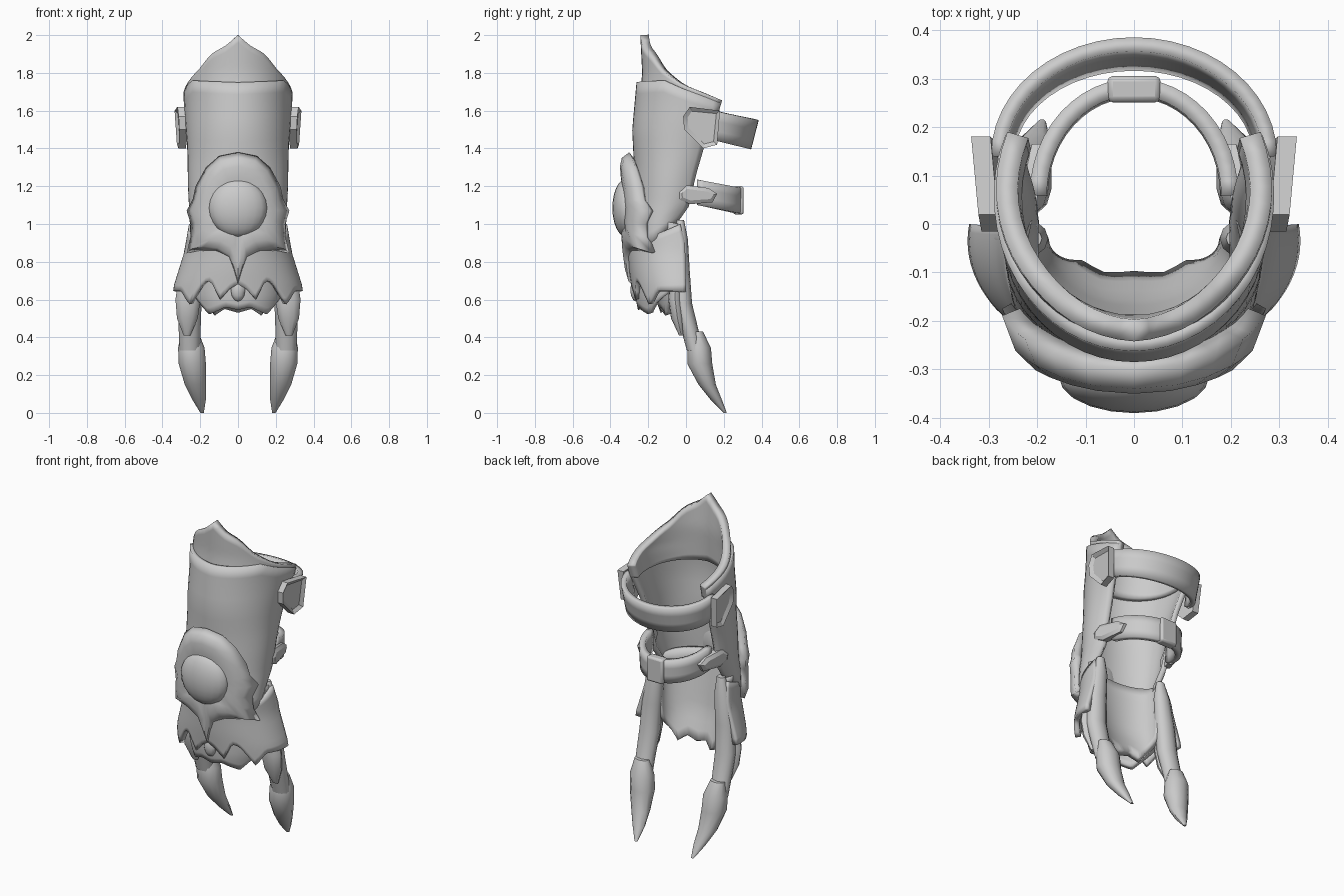
import bpy, bmesh
from math import sin, cos, radians, pi, sqrt

if "Cube" in bpy.data.objects:
    bpy.data.objects.remove(bpy.data.objects["Cube"])


def lerp(keys, v):
    """Piecewise linear lookup in (position, value) pairs."""
    if v <= keys[0][0]:
        return keys[0][1]
    for (a, p), (b, q) in zip(keys, keys[1:]):
        if v <= b:
            return p + (q - p) * (v - a) / (b - a)
    return keys[-1][1]


def finish(bm, name, thick=0, mirror=False, bevel=0, angle=40):
    me = bpy.data.meshes.new(name)
    bm.to_mesh(me)
    bm.free()
    ob = bpy.data.objects.new(name, me)
    bpy.context.collection.objects.link(ob)
    bpy.ops.object.select_all(action='DESELECT')
    ob.select_set(True)
    bpy.context.view_layer.objects.active = ob
    bpy.ops.object.shade_smooth_by_angle(angle=radians(angle))
    if thick:
        m = ob.modifiers.new("thickness", 'SOLIDIFY')
        m.thickness, m.offset = thick, -1
    if bevel:
        m = ob.modifiers.new("bevel", 'BEVEL')
        m.width, m.segments = bevel, 2
    if mirror:
        m = ob.modifiers.new("mirror", 'MIRROR')
        m.use_bisect_axis[0] = False
    return ob


def sheet(name, fn, nu, nv, thick):
    """Thick sheet from fn(u, v); u runs -1..1 around, v runs 0..1 upward."""
    bm = bmesh.new()
    g = [[bm.verts.new(fn(2 * i / nu - 1, j / nv)) for i in range(nu + 1)] for j in range(nv + 1)]
    for j in range(nv):
        for i in range(nu):
            bm.faces.new((g[j][i], g[j][i + 1], g[j + 1][i + 1], g[j + 1][i]))
    return finish(bm, name, thick)


def guard(name, bottom, top, w, yf, yb, amax, thick, nu=32, nv=10):
    """U-shaped plate, open at the back; edges keyed by |u|, section keyed by z."""
    def fn(u, v):
        b, t = lerp(bottom, abs(u)), lerp(top, abs(u))
        z = b + (t - b) * v
        am = radians(lerp(amax, z))
        f, k = lerp(yf, z), lerp(yb, z)
        return (lerp(w, z) * sin(u * am), f + (k - f) * (1 - cos(u * am)) / (1 - cos(am)), z)
    return sheet(name, fn, nu, nv, thick)


def tube(name, rings, n=12):
    """Mirrored loft of horizontal ellipses (x, y, z, rx, ry)."""
    bm = bmesh.new()
    rs = [[bm.verts.new((x + rx * cos(2 * pi * i / n), y + ry * sin(2 * pi * i / n), z))
           for i in range(n)] for x, y, z, rx, ry in rings]
    for a, b in zip(rs, rs[1:]):
        for i in range(n):
            bm.faces.new((a[i], a[(i + 1) % n], b[(i + 1) % n], b[i]))
    bm.faces.new(rs[0])
    bm.faces.new(rs[-1])
    bmesh.ops.recalc_face_normals(bm, faces=bm.faces)
    return finish(bm, name, mirror=True)


def side_plate(name, pts, x, depth, slope_y, slope_z, inset, push):
    """Mirrored outline in (y, z) extruded along x, with an inset face."""
    bm = bmesh.new()
    yc = sum(p[0] for p in pts) / len(pts)
    zc = sum(p[1] for p in pts) / len(pts)
    base = bm.faces.new([bm.verts.new((x + (y - yc) * slope_y + (z - zc) * slope_z, y, z)) for y, z in pts])
    r = bmesh.ops.extrude_face_region(bm, geom=[base])
    top = [f for f in r['geom'] if isinstance(f, bmesh.types.BMFace)][0]
    bmesh.ops.translate(bm, vec=(depth, 0, 0), verts=top.verts)
    bmesh.ops.recalc_face_normals(bm, faces=bm.faces)
    bmesh.ops.inset_region(bm, faces=[top], thickness=inset)
    bmesh.ops.translate(bm, vec=(push, 0, 0), verts=top.verts)
    return finish(bm, name, mirror=True, angle=30)


# Forearm shell and the pointed collar inside its top
back = [(.85, -.08), (1.0, -.05), (1.1, .02), (1.25, .05), (1.42, .1), (1.6, .175), (1.68, .19)]
spread = [(1.0, 122), (1.3, 122), (1.65, 112)]
guard("forearm_shell", [(0, .85), (.6, .9), (1, 1.0)], [(0, 1.75), (.5, 1.76), (.7, 1.71), (1, 1.64)],
      [(.9, .25), (1.2, .265), (1.4, .268), (1.6, .285), (1.75, .292)],
      [(.85, -.29), (1.3, -.275), (1.5, -.285), (1.75, -.262)], back, spread, .03, nv=14)
guard("collar", [(0, 1.6), (1, 1.57)],
      [(0, 2.0), (.12, 1.945), (.28, 1.9), (.42, 1.82), (.65, 1.74), (1, 1.655)],
      [(1.5, .27), (1.7, .285), (2, .27)], [(1.6, -.25), (1.8, -.232), (2, -.242)],
      [(1.55, .16), (1.65, .19), (2, .19)], [(1.6, 112)], .045)

# Wrist plate with scalloped hem, lower hand plate and palm liner
guard("wrist_plate", [(0, .68), (.07, .66), (.16, .6), (.26, .7), (.34, .69), (.48, .575), (.62, .645), (1, .645)],
      [(0, .95), (.6, .93), (1, 1.0)], [(.6, .35), (.68, .338), (.85, .285), (1, .26)],
      [(.58, -.275), (.75, -.3), (.95, -.32)], [(.64, .0), (.9, -.005), (1, -.03)], [(.6, 98)], .03, nu=50)
guard("hand_plate", [(0, .545), (.2, .56), (.35, .54), (.55, .52), (.75, .58), (1, .64)],
      [(0, .85), (1, .85)], [(.52, .2), (.62, .235), (.85, .27)], [(.52, -.25), (.6, -.265), (.8, -.275)],
      [(.55, -.1), (.8, -.05)], [(.6, 90)], .03)
guard("palm_liner", [(0, .53), (.25, .55), (.5, .515), (.8, .6), (1, .66)],
      [(0, 1.05), (1, 1.0)], [(.52, .18), (.65, .215), (1, .25)],
      [(.52, -.13), (.7, -.2), (1, -.255)], [(.55, -.06), (.7, -.02), (1, -.03)], [(.5, 85), (1, 110)], .04)

# Large boss plate wrapped on the front, outlined by half and mirrored
half = [(0, 1.38), (.1, 1.36), (.17, 1.3), (.225, 1.2), (.24, 1.13), (.272, 1.07), (.25, 1.0),
        (.252, .93), (.272, .845), (.2, .86), (.12, .85), (.05, .81), (.025, .74), (0, .655)]
outline = half + [(-x, z) for x, z in half[-2:0:-1]]
bm = bmesh.new()
rings = []
for r, lift in ((.2, 0), (.55, .015), (.75, .02), (.9, .01), (1, -.03)):
    row = []
    for x, z in outline:
        px, pz = x * r, 1.08 + (z - 1.08) * r
        y = -.33 - lift + .17 * (1 - sqrt(1 - (px / .29) ** 2)) + max(0, .95 - pz) * .14
        row.append(bm.verts.new((px, y, pz)))
    rings.append(row)
n = len(outline)
for a, b in zip(rings, rings[1:]):
    for i in range(n):
        bm.faces.new((a[i], b[i], b[(i + 1) % n], a[(i + 1) % n]))
bm.faces.new(rings[0])
bmesh.ops.recalc_face_normals(bm, faces=bm.faces)
if sum(f.normal.y for f in bm.faces) > 0:
    bmesh.ops.reverse_faces(bm, faces=bm.faces)
finish(bm, "boss_plate", .05)


def blob(name, loc, size, seg=20, rows=12):
    bm = bmesh.new()
    bmesh.ops.create_uvsphere(bm, u_segments=seg, v_segments=rows, radius=1)
    bmesh.ops.scale(bm, vec=size, verts=bm.verts)
    bmesh.ops.translate(bm, vec=loc, verts=bm.verts)
    return finish(bm, name)


blob("boss_dome", (0, -.315, 1.085), (.155, .075, .155))
blob("hem_stud", (0, -.265, .65), (.04, .03, .06), 10, 6)


# Rear straps
def strap(name, w, y0, y1, zs, ze, height, tilt, thick):
    def fn(u, v):
        a = (u + 1) * pi / 2
        s = sin(a)
        return ((w + tilt * (v - 1) * .5) * cos(a), y0 + (y1 - y0 + tilt * (v - 1)) * s,
                zs + (ze - zs) * s + height * v)
    return sheet(name, fn, 24, 3, thick)


strap("upper_strap", .295, .14, .385, 1.445, 1.395, .155, .04, .03)
strap("lower_strap", .215, .06, .3, 1.1, 1.055, .135, .005, .035)
bm = bmesh.new()
bmesh.ops.create_cube(bm, size=1)
bmesh.ops.scale(bm, vec=(.11, .055, .15), verts=bm.verts)
bmesh.ops.translate(bm, vec=(0, .278, 1.125), verts=bm.verts)
finish(bm, "strap_clasp", bevel=.012)

# Side buckles
side_plate("upper_buckle", [(-.015, 1.57), (.02, 1.62), (.18, 1.6), (.165, 1.42), (.09, 1.4), (-.01, 1.5)],
           .28, .04, .1, .06, .025, -.015)
side_plate("lower_buckle", [(-.04, 1.17), (0, 1.205), (.12, 1.19), (.165, 1.16), (.14, 1.115), (.02, 1.105), (-.035, 1.13)],
           .2, .035, -.22, 0, .02, .012)

# Fingers, finger plates and claws
tube("finger", [(.215, -.03, 1.02, .025, .02), (.225, -.03, .92, .048, .04), (.245, -.028, .75, .06, .048),
                (.255, -.018, .58, .062, .05), (.256, .02, .44, .058, .046), (.255, .05, .33, .055, .045)])
tube("finger_plate", [(.262, -.055, .7, .055, .03), (.265, -.058, .6, .066, .036),
                      (.268, -.045, .5, .055, .034), (.27, -.025, .41, .018, .012)])
tube("claw", [(.255, .058, .43, .045, .032), (.247, .07, .345, .07, .062), (.242, .073, .26, .072, .066),
              (.226, .112, .15, .056, .046), (.206, .16, .07, .036, .03), (.19, .208, .0, .009, .008)])
